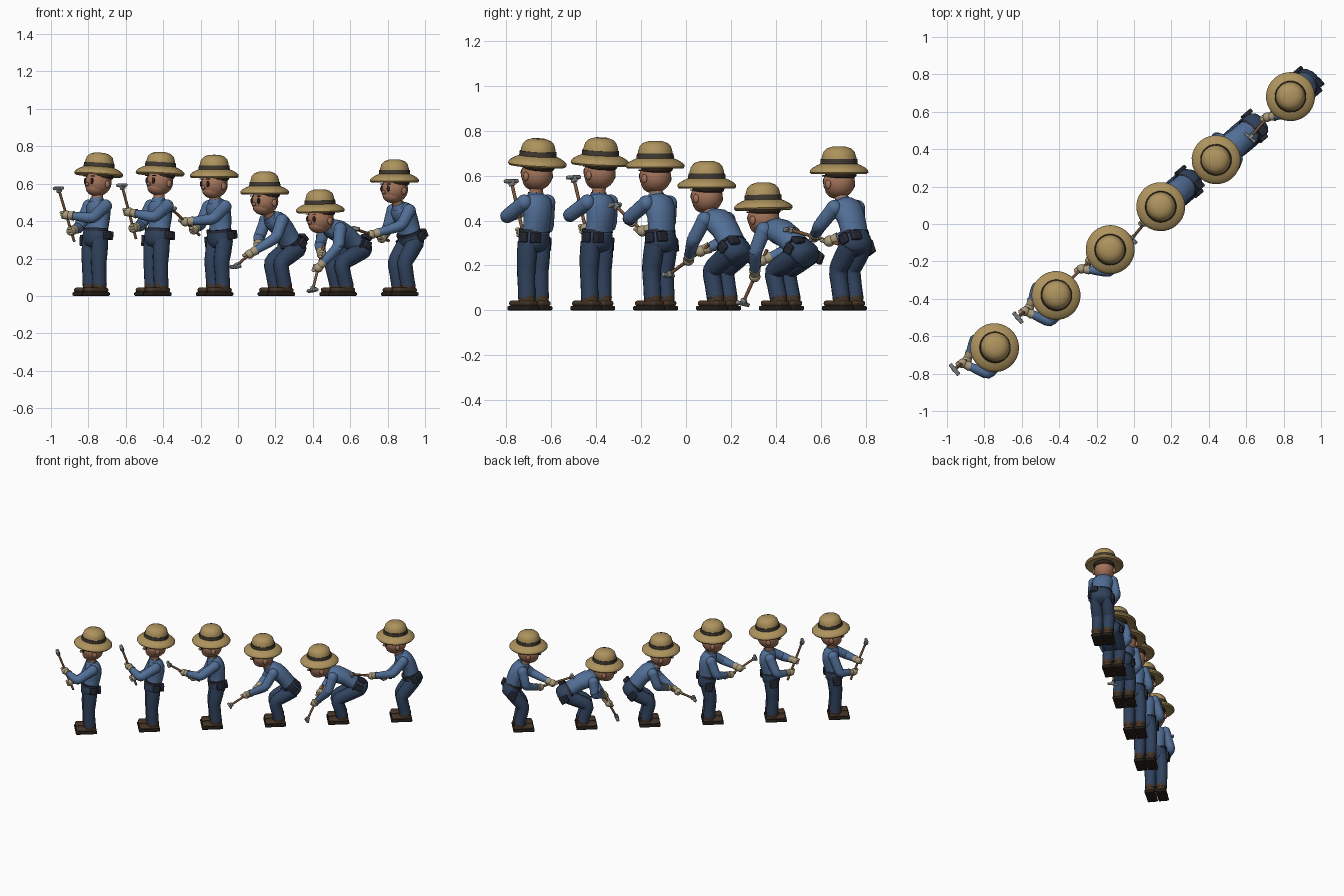
import bpy, bmesh, math
from mathutils import Vector, Matrix

if "Cube" in bpy.data.objects:
    bpy.data.objects.remove(bpy.data.objects["Cube"])

def material(name, r, g, b):
    m = bpy.data.materials.new(name)
    m.diffuse_color = (r, g, b, 1)
    m.use_nodes = True
    m.node_tree.nodes["Principled BSDF"].inputs["Base Color"].default_value = m.diffuse_color
    return m

SHIRT = material("shirt_blue", .085, .16, .31)
DENIM = material("denim", .03, .055, .11)
BELT = material("dark_leather", .02, .022, .035)
STRAW = material("straw", .42, .29, .11)
BAND = material("band", .05, .04, .03)
SKIN = material("skin", .36, .17, .10)
HAIR = material("hair", .03, .018, .012)
SHOE = material("shoe_brown", .06, .035, .02)
SOLE = material("sole", .02, .014, .01)
GLOVE = material("glove", .40, .33, .20)
WOOD = material("wood", .20, .09, .045)
STEEL = material("steel", .22, .23, .24)
EYE = material("eye", .02, .012, .01)

world = Matrix.Identity(4)      # placement of the current worker
prefix = ""

def P(l, s, z):
    """left, forward, up -> local vector (local front is -y)"""
    return Vector((l, -s, z))

def finish(bm, name, mat, bevel=0):
    bmesh.ops.recalc_face_normals(bm, faces=bm.faces)
    me = bpy.data.meshes.new(prefix + name)
    bm.to_mesh(me)
    bm.free()
    me.materials.append(mat)
    ob = bpy.data.objects.new(prefix + name, me)
    ob.matrix_world = world
    bpy.context.collection.objects.link(ob)
    if bevel:
        b = ob.modifiers.new("bevel", 'BEVEL')
        b.width, b.segments = bevel, 2
    return ob

def frame(c, x, y, z):
    m = Matrix((x, y, z)).transposed().to_4x4()
    m.translation = c
    return m

def blob(name, c, r, mat, m=None):
    bm = bmesh.new()
    bmesh.ops.create_uvsphere(bm, u_segments=18, v_segments=12, radius=1)
    bm.transform((m or Matrix.Identity(4)) @ Matrix.Translation(c) @ Matrix.Diagonal((*r, 1)))
    return finish(bm, name, mat)

def box(name, size, mat, m, bevel=.005):
    bm = bmesh.new()
    bmesh.ops.create_cube(bm, size=1)
    bm.transform(m @ Matrix.Diagonal((*size, 1)))
    return finish(bm, name, mat, bevel)

def tube(name, pts, rx, ry, mat, ref=(1, 0, 0), n=16):
    """loft of elliptical rings along a path, ring width follows ref"""
    bm, rings = bmesh.new(), []
    for i, p in enumerate(pts):
        t = (pts[min(i + 1, len(pts) - 1)] - pts[max(i - 1, 0)]).normalized()
        u = Vector(ref)
        u = (u - t * u.dot(t)).normalized()
        v = t.cross(u)
        rings.append([bm.verts.new(p + u * rx[i] * math.cos(a) + v * ry[i] * math.sin(a))
                      for a in (2 * math.pi * k / n for k in range(n))])
    for a, b in zip(rings, rings[1:]):
        for k in range(n):
            bm.faces.new((a[k], a[(k + 1) % n], b[(k + 1) % n], b[k]))
    bm.faces.new(rings[0])
    bm.faces.new(rings[-1])
    return finish(bm, name, mat)

def lathe(name, profile, mat, m, n=32):
    bm = bmesh.new()
    vs = [bm.verts.new((r, 0, z)) for r, z in profile]
    es = [bm.edges.new(e) for e in zip(vs, vs[1:])]
    bmesh.ops.spin(bm, geom=vs + es, axis=(0, 0, 1), cent=(0, 0, 0), angle=2 * math.pi, steps=n)
    bmesh.ops.remove_doubles(bm, verts=bm.verts, dist=1e-5)
    bm.transform(m)
    return finish(bm, name, mat)

def bent(a, b, c):
    """shoulder-elbow-wrist style path with a rounded joint"""
    return [a, a.lerp(b, .5), a.lerp(b, .85), b + (a + c - 2 * b) * .04, b.lerp(c, .15), b.lerp(c, .55), c]

def worker(neck, pelvis, knee, head, tilt, tip, end, elbows):
    neck, pelvis, knee = P(0, *neck), P(0, *pelvis), P(0, *knee)
    tip, end = P(*tip), P(*end)
    up = (neck - pelvis).normalized()
    X = Vector((1, 0, 0))
    back = up.cross(X)
    hips = frame(pelvis, X, back, up)

    # shirt, bent slightly outwards along the spine
    L = (neck - pelvis).length
    fr = (.0, .25, .5, .7, .85, .95, 1.02)
    spine = [pelvis + up * L * f + back * .018 * math.sin(math.pi * f) for f in fr]
    tube("shirt", spine, (.068, .066, .068, .074, .074, .056, .028), (.054, .052, .055, .058, .052, .04, .024), SHIRT)
    # trousers seat, belt and pouches
    tube("trousers_seat", [pelvis + up * h for h in (-.065, -.055, -.03, 0, .035)],
         (.035, .06, .076, .077, .071), (.03, .05, .06, .062, .057), DENIM)
    tube("belt", [pelvis + up * h for h in (.022, .038)], (.076, .074), (.062, .06), BELT)
    box("hip_pouch", (.022, .05, .06), BELT, hips @ Matrix.Translation((-.08, -.01, -.03)))
    box("back_pouch", (.05, .022, .045), BELT, hips @ Matrix.Translation((.042, .06, 0)))
    box("side_pouch", (.02, .045, .045), BELT, hips @ Matrix.Translation((.077, .015, .002)))

    for side, sx, hand_t, elbow in (("left", 1, .5, elbows[0]), ("right", -1, .2, elbows[1])):
        # legs and shoes
        o = Vector((.039 * sx, 0, 0))
        hip, ankle = pelvis + o - up * .02, P(0, -.025, .055) + o
        tube(side + "_leg", bent(hip, knee + o, ankle), (.04, .042, .041, .04, .04, .038, .038),
             (.048, .047, .044, .042, .041, .04, .04), DENIM)
        box(side + "_sole", (.07, .145, .02), SOLE, Matrix.Translation((.038 * sx, 0, .01)), .006)
        box(side + "_shoe", (.064, .135, .028), SHOE, Matrix.Translation((.038 * sx, 0, .031)), .012)
        tube(side + "_boot_top", [P(.039 * sx, -.025, .035), P(.039 * sx, -.025, .066)],
             (.034, .036), (.042, .042), SHOE)
        # arms, cuffs and gloved hands gripping the handle
        hand = end.lerp(tip, hand_t)
        sh = neck - up * .035 + Vector((.068 * sx, 0, 0)) + back * .004
        elbow = P(*elbow)
        wrist = hand + (elbow - hand).normalized() * .035
        blob(side + "_shoulder", sh, (.034, .036, .036), SHIRT)
        tube(side + "_sleeve", bent(sh, elbow, wrist), (.034, .032, .031, .031, .029, .026, .02),
             (.034, .032, .031, .031, .029, .026, .02), SHIRT, ref=(.3, .2, 1))
        tube(side + "_glove_cuff", [wrist.lerp(hand, -.25), wrist.lerp(hand, .7)],
             (.026, .02), (.026, .02), GLOVE, ref=(.3, .2, 1))
        blob(side + "_glove", hand, (.025, .026, .025), GLOVE)
        d = (tip - end).normalized()
        for k in (-1, 0, 1):
            blob(side + "_finger", hand + d * .014 * k + P(-.012 * sx, .016, 0), (.014, .011, .009), GLOVE)

    # hoe
    d = (tip - end).normalized()
    u = (X - d * X.dot(d)).normalized()
    tube("hoe_handle", [end, tip], (.0075, .0075), (.0075, .0075), WOOD, n=10)
    m = frame(tip, u, d.cross(u), d)
    box("hoe_blade", (.075, .02, .016), STEEL, m, .004)
    box("hoe_socket", (.02, .026, .03), STEEL, m @ Matrix.Translation((0, 0, -.008)), .004)

    # neck, head, face
    hm = Matrix.Translation(P(0, *head)) @ Matrix.Rotation(math.radians(tilt), 4, 'X')
    tube("neck", [neck - up * .015, P(0, *head) - Vector((0, 0, .03))], (.03, .03), (.03, .03), SKIN)
    tube("collar", [neck - up * .014, neck + up * .01], (.042, .034), (.04, .034), SHIRT)
    blob("head", (0, 0, .003), (.07, .074, .071), SKIN, hm)
    blob("jaw", (0, -.012, -.028), (.054, .056, .043), SKIN, hm)
    blob("hair", (0, .012, .038), (.072, .072, .03), HAIR, hm)
    blob("nose", (0, -.075, -.012), (.009, .013, .01), SKIN, hm)
    for side, sx in (("left", 1), ("right", -1)):
        blob(side + "_ear", (.071 * sx, .008, -.006), (.01, .016, .02), SKIN, hm)
        blob(side + "_eye", (.027 * sx, -.067, .006), (.010, .006, .017), EYE, hm)
        box(side + "_eyebrow", (.024, .008, .005), HAIR, hm @ Matrix.Translation((.028 * sx, -.066, .032)), .001)

    # straw hat
    hm = hm @ Matrix.Translation((0, 0, .05))
    lathe("hat", [(.0, .113), (.03, .112), (.055, .103), (.07, .088), (.077, .065), (.08, .036), (.1, .028),
                  (.119, .017), (.13, .006), (.131, -.003), (.124, -.011), (.1, -.006), (.06, .0), (0, .004)], STRAW, hm)
    lathe("hat_band", [(.079, .034), (.084, .034), (.082, .056), (.077, .056)], BAND, hm)

# neck, pelvis, knee, head as (forward, up); hoe and elbows as (left, forward, up)
A, B = (-.04, .515), (-.03, .325)
POSES = [
    (A, B, (-.02, .18), (-.048, .603), -5, (-.05, .187, .575), (-.045, .08, .29), ((.085, .065, .415), (-.1, 0, .365))),
    (A, B, (-.02, .18), (-.047, .607), -4, (-.042, .182, .592), (-.045, .08, .305), ((.085, .065, .42), (-.1, 0, .375))),
    ((-.005, .51), (-.035, .32), (-.015, .18), (.003, .592), 0, (-.012, .295, .468), (-.03, .08, .325),
     ((.085, .085, .41), (-.095, .02, .38))),
    ((.045, .425), (-.11, .27), (.005, .18), (.081, .503), 0, (.03, .312, .157), (-.01, .08, .29),
     ((.085, .075, .31), (-.085, .05, .31))),
    ((.075, .37), (-.135, .26), (.012, .175), (.124, .407), 2, (.044, .216, .03), (0, .1, .27),
     ((.09, .075, .26), (-.09, .05, .27))),
    ((.01, .485), (-.075, .31), (.0, .18), (.037, .567), 0, (.028, .345, .36), (-.02, .06, .295),
     ((.09, .065, .375), (-.09, .01, .355))),
]
for i, pose in enumerate(POSES):
    prefix = f"worker{i + 1}_"
    world = Matrix.Translation((-.785 + .33 * i, -.695 + .28 * i, 0)) @ Matrix.Rotation(math.radians(-49.7), 4, 'Z')
    worker(*pose)

bpy.ops.object.select_all(action='SELECT')
bpy.context.view_layer.objects.active = bpy.context.selected_objects[0]
bpy.ops.object.shade_smooth_by_angle(angle=math.radians(45))
